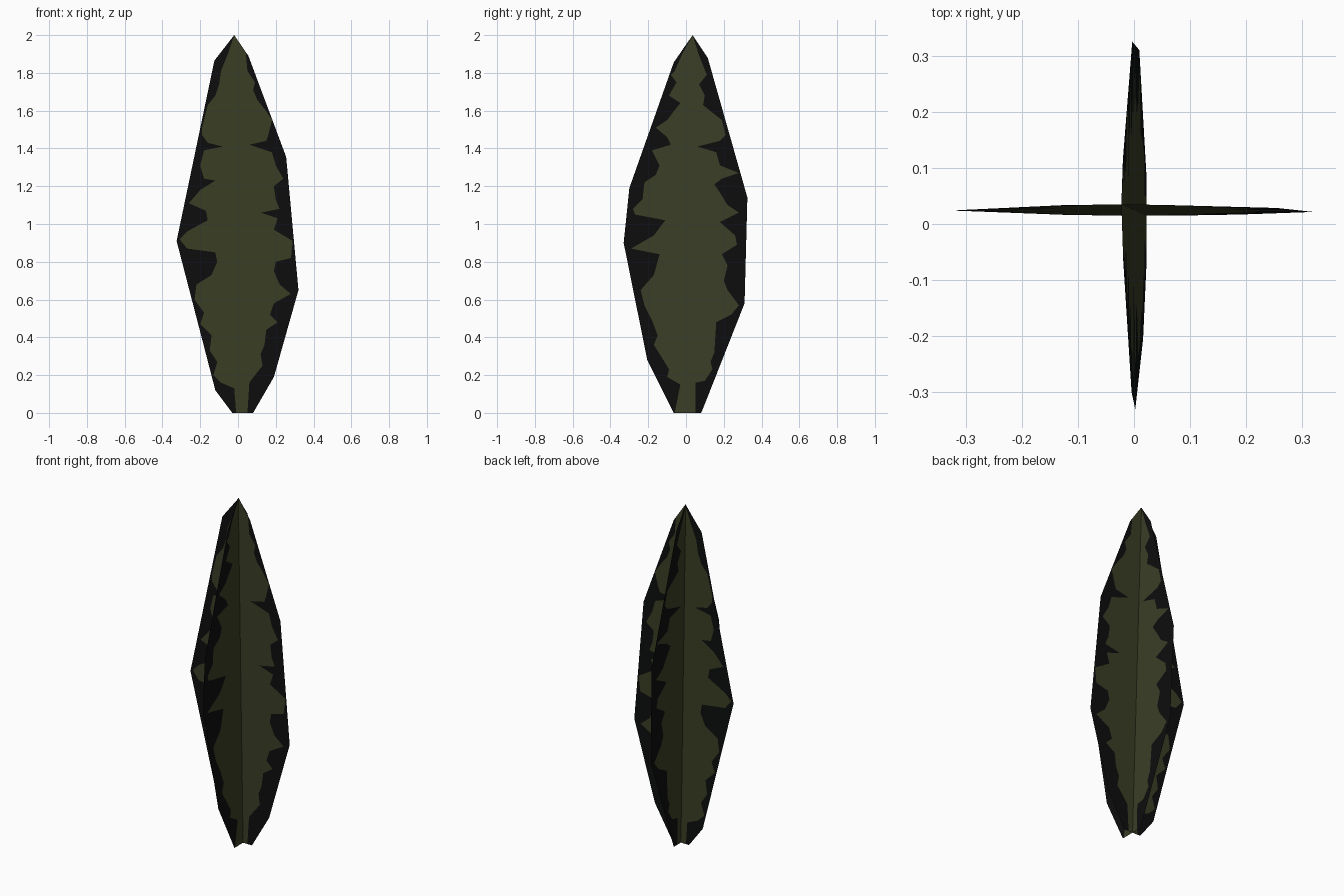
import bpy

if "Cube" in bpy.data.objects:
    bpy.data.objects.remove(bpy.data.objects["Cube"])

# Tree made of two crossed, slightly leaning cards: green foliage, black margins.
# All edge profiles are (height, offset) in hundredths of a unit.


def material(name, rgb):
    m = bpy.data.materials.new(name)
    m.diffuse_color = (*rgb, 1.0)
    m.use_nodes = True
    m.node_tree.nodes["Principled BSDF"].inputs["Base Color"].default_value = m.diffuse_color
    return m


GREEN = material("dark olive foliage", (0.042, 0.048, 0.0185))
BLACK = material("black margin", (0.004, 0.0042, 0.0045))


def edge_at(profile, z):
    """Linear interpolation of a profile at height z."""
    for (z0, u0), (z1, u1) in zip(profile, profile[1:]):
        if z0 >= z >= z1:
            return u0 + (u1 - u0) * (z0 - z) / max(z0 - z1, 1e-6)
    return profile[-1][1]


def card(name, outer_l, outer_r, inner_l, inner_r, place):
    """Card cut in strips: black margin, green middle, black margin."""
    inner_l, inner_r = [outer_l[0]] + inner_l, [outer_r[0]] + inner_r
    heights = sorted({p[0] for e in (outer_l, outer_r, inner_l, inner_r) for p in e})
    verts, faces, mats = [], [], []
    for i, z in enumerate(heights):
        a, d = edge_at(outer_l, z), edge_at(outer_r, z)
        b = min(max(edge_at(inner_l, z), a), d)
        c = max(min(edge_at(inner_r, z), d), b)
        verts += [place(u / 100, z / 100) for u in (a, b, c, d)]
        if i:
            for k in range(3):
                n = 4 * i + k
                faces.append((n - 4, n - 3, n + 1, n))
                mats.append(0 if k == 1 else 1)
    me = bpy.data.meshes.new(name)
    me.from_pydata(verts, [], faces)
    me.materials.append(GREEN)
    me.materials.append(BLACK)
    me.polygons.foreach_set("material_index", mats)
    ob = bpy.data.objects.new(name, me)
    bpy.context.collection.objects.link(ob)


# Card facing the front
card(
    "front_foliage_card",
    [(200, -2), (186.5, -12.5), (91, -32.5), (12, -12), (0, -3)],
    [(200, -2), (189, 5.5), (135.5, 25.5), (65, 32), (19, 19), (0, 8)],
    [(191, -5), (181, -9), (174, -10), (168, -12), (163, -16), (151, -19), (147, -19),
     (143, -16), (141, -8), (139, -18), (131, -20), (124, -18), (123, -12), (118, -20),
     (111, -26), (107, -17), (102, -16), (96, -27), (92, -31), (87, -27), (85, -12),
     (80, -11), (73, -14), (68, -22), (60, -23), (53, -18), (47, -20), (41, -14),
     (33, -15), (27, -11), (20, -13), (16, -9), (13, -2), (0, -1)],
    [(192, 4), (181, 5), (175, 9), (171, 8), (166, 10), (161, 14), (155, 18), (147, 16),
     (144, 15), (142, 6), (138, 18), (131, 20), (124, 24), (120, 19), (113, 20), (108, 22),
     (106, 12), (103, 21), (97, 19), (91, 29), (82, 28), (80, 20), (75, 19), (68, 22),
     (63, 28), (58, 19), (52, 17), (48, 21), (44, 15), (36, 14), (31, 12), (25, 13),
     (20, 9), (16, 6), (0, 5)],
    lambda u, z: (u, 0.015 + 0.01 * z, z),
)

# Card facing the side
card(
    "side_foliage_card",
    [(200, 3.5), (185.5, -6.5), (119, -30), (90, -33), (28, -20.5), (0, -6.5)],
    [(200, 3.5), (188, 11.5), (114, 32.5), (58, 31), (1, 8.5), (0, 8)],
    [(190, -2), (181, -6), (179, -8), (175, -5), (168, -9), (164, -3), (159, -7),
     (155, -10), (151, -16), (146, -10), (142, -8), (139, -18), (131, -14), (126, -16),
     (122, -22), (113, -23), (108, -28), (105, -27), (102, -11), (94, -17), (87, -29),
     (84, -14), (73, -17), (65, -24), (57, -22), (49, -18), (41, -15), (36, -17),
     (28, -12), (23, -9), (19, -10), (15, -3), (0, -6)],
    [(189, 7), (179, 11), (174, 7), (168, 10), (163, 9), (159, 14), (155, 19), (147, 21),
     (144, 18), (141, 6), (138, 16), (131, 18), (127, 28), (124, 19), (121, 15), (115, 19),
     (110, 22), (106, 28), (101, 18), (94, 26), (89, 27), (84, 19), (78, 22), (70, 20),
     (65, 22), (57, 28), (52, 24), (48, 16), (32, 15), (27, 13), (23, 14), (17, 10),
     (16, 5), (0, 5)],
    lambda u, z: (0.0225 - 0.0225 * z, u, z),
)
